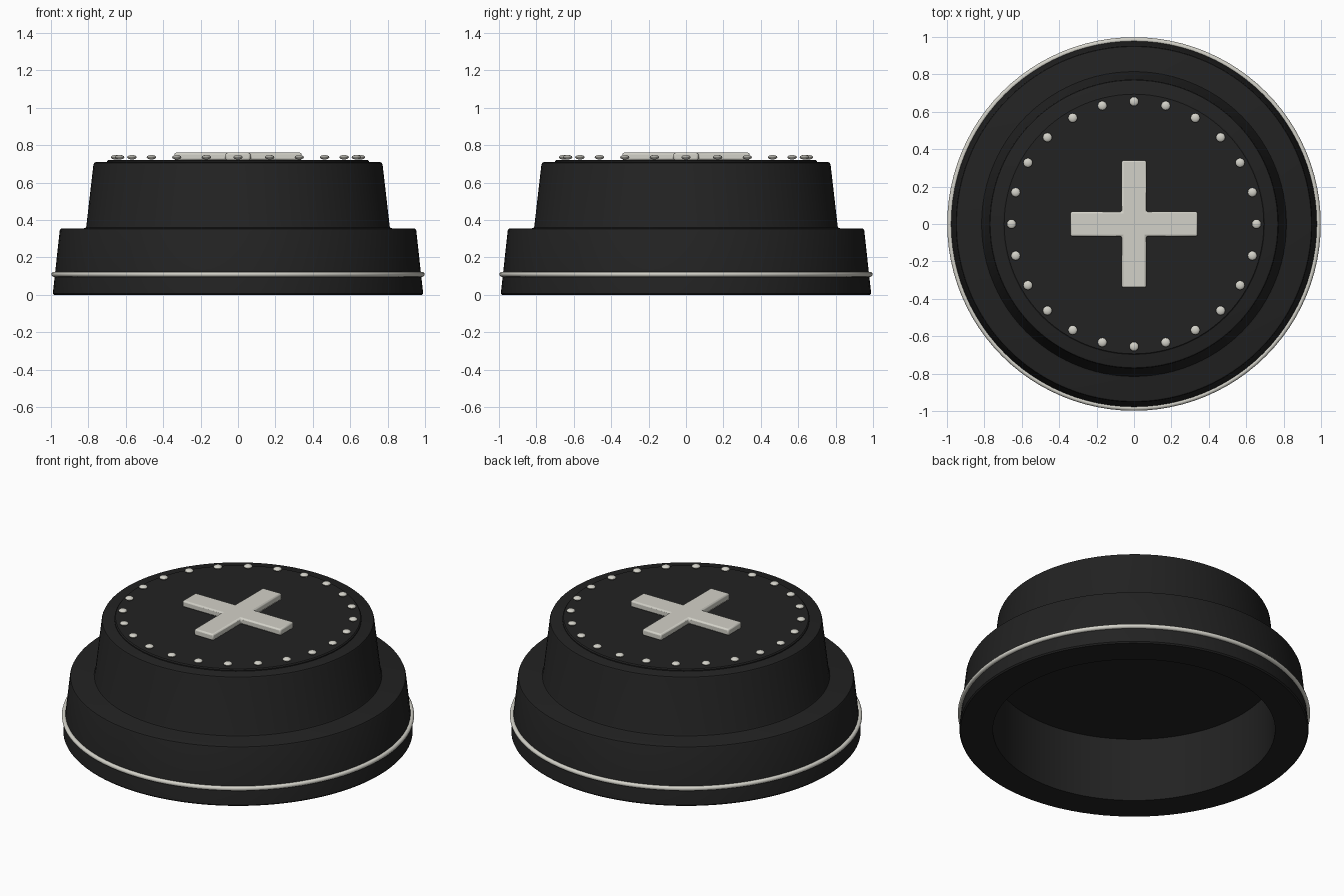
import bpy, bmesh, math

if "Cube" in bpy.data.objects:
    bpy.data.objects.remove(bpy.data.objects["Cube"])


def material(name, rgb):
    m = bpy.data.materials.new(name)
    m.diffuse_color = (*rgb, 1)
    m.use_nodes = True
    m.node_tree.nodes["Principled BSDF"].inputs["Base Color"].default_value = m.diffuse_color
    return m


BLACK = material("matte black", (0.016, 0.016, 0.016))
IVORY = material("ivory metal", (0.65, 0.64, 0.58))


def finish(name, bm, mat):
    bmesh.ops.recalc_face_normals(bm, faces=bm.faces)
    me = bpy.data.meshes.new(name)
    bm.to_mesh(me)
    bm.free()
    me.materials.append(mat)
    ob = bpy.data.objects.new(name, me)
    bpy.context.collection.objects.link(ob)
    bpy.ops.object.select_all(action='DESELECT')
    ob.select_set(True)
    bpy.context.view_layer.objects.active = ob
    bpy.ops.object.shade_smooth_by_angle(angle=math.radians(35))
    return ob


def lathe(name, profile, mat, steps=96, closed=False):
    """Revolve (radius, z) points around the z axis."""
    bm = bmesh.new()
    vs = [bm.verts.new((r, 0, z)) for r, z in profile]
    es = [bm.edges.new(p) for p in zip(vs, vs[1:])]
    if closed:
        es.append(bm.edges.new((vs[-1], vs[0])))
    bmesh.ops.spin(bm, geom=vs + es, cent=(0, 0, 0), axis=(0, 0, 1),
                   angle=math.tau, steps=steps, use_merge=True)
    bmesh.ops.remove_doubles(bm, verts=bm.verts, dist=1e-5)
    return finish(name, bm, mat)


# Stepped, tapered shell with a hollow underside
lathe("stepped_body", [
    (0, 0.40), (0.80, 0.40), (0.80, 0), (0.983, 0), (0.99, 0.008),
    (0.953, 0.345), (0.949, 0.353), (0.94, 0.356),
    (0.825, 0.356), (0.815, 0.359), (0.811, 0.367),
    (0.773, 0.697), (0.769, 0.706), (0.76, 0.71), (0, 0.71)], BLACK)

# Thin raised disc on top
lathe("top_plate", [(0, 0.705), (0.70, 0.705), (0.70, 0.716),
                    (0.694, 0.722), (0, 0.722)], BLACK)

# Trim band around the lower wall
lathe("trim_ring", [(0.985 + 0.0135 * math.cos(a * math.tau / 12),
                     0.11 + 0.0135 * math.sin(a * math.tau / 12))
                    for a in range(12)], IVORY, closed=True)

# Raised cross emblem
L, W = 0.34, 0.066
quarter = [(L, -W), (L, W), (W, W)]
bm = bmesh.new()
outline = []
for k in range(4):
    c, s = round(math.cos(k * math.pi / 2)), round(math.sin(k * math.pi / 2))
    outline += [bm.verts.new((x * c - y * s, x * s + y * c, 0.72)) for x, y in quarter]
base = bm.faces.new(outline)
ext = bmesh.ops.extrude_face_region(bm, geom=[base], use_keep_orig=True)
bmesh.ops.translate(bm, vec=(0, 0, 0.04),
                    verts=[g for g in ext["geom"] if isinstance(g, bmesh.types.BMVert)])
cross = finish("cross_emblem", bm, IVORY)
bev = cross.modifiers.new("soft_edges", 'BEVEL')
bev.width, bev.segments = 0.009, 2

# Circle of domed rivets
COUNT = 24
bm = bmesh.new()
for k in range(COUNT):
    a = k * math.tau / COUNT
    new = bmesh.ops.create_uvsphere(bm, u_segments=16, v_segments=8, radius=1)["verts"]
    bmesh.ops.scale(bm, vec=(0.025, 0.025, 0.012), verts=new)
    bmesh.ops.translate(bm, vec=(0.655 * math.cos(a), 0.655 * math.sin(a), 0.736), verts=new)
finish("rivets", bm, IVORY)
